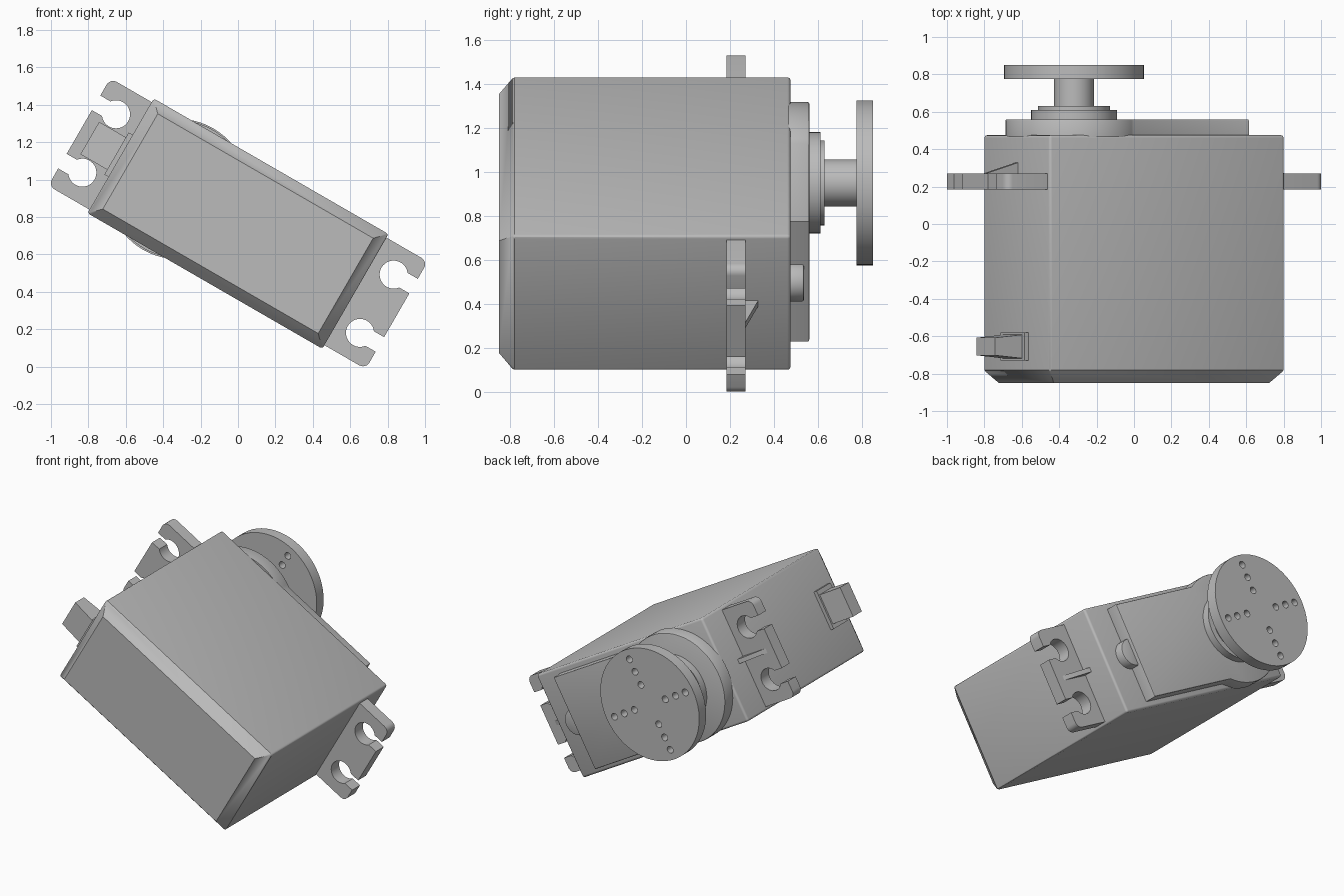
import bpy, bmesh
from math import sin, cos, asin, pi, radians
from mathutils import Matrix

old = bpy.data.objects.get("Cube")
if old:
    bpy.data.objects.remove(old)

grey = bpy.data.materials.new("plain_grey")
grey.use_nodes = True
grey.diffuse_color = (0.5, 0.5, 0.5, 1)
grey.node_tree.nodes["Principled BSDF"].inputs["Base Color"].default_value = grey.diffuse_color

# Working frame: X along the case, Y across it, Z towards the output shaft (world +y)
C, S = cos(radians(30)), sin(radians(30))
FRAME = Matrix(((C, -S, 0, 0), (0, 0, 1, 0), (-S, -C, 0, 0.765), (0, 0, 0, 1)))
parts = []


def arc(cx, cy, r, a0, a1, n):
    return [(cx + r * cos(a0 + (a1 - a0) * i / n), cy + r * sin(a0 + (a1 - a0) * i / n))
            for i in range(n + 1)]


def circle(cx, cy, r, n):
    return arc(cx, cy, r, 0, 2 * pi, n)[:-1]


def rect(w, h):
    return [(-w, -h), (w, -h), (w, h), (-w, h)]


def at(points, z):
    return [(x, y, z) for x, y in points]


def loft(name, loops, bevel=0, pick=None, segments=3):
    """Skin closed loops of equal length and cap both ends."""
    bm = bmesh.new()
    rings = [[bm.verts.new(p) for p in loop] for loop in loops]
    n = len(rings[0])
    bm.faces.new(rings[0])
    bm.faces.new(rings[-1])
    for a, b in zip(rings, rings[1:]):
        for i in range(n):
            j = (i + 1) % n
            bm.faces.new((a[i], a[j], b[j], b[i]))
    bmesh.ops.recalc_face_normals(bm, faces=bm.faces)
    if bevel:
        edges = [e for e in bm.edges if pick(e)]
        bmesh.ops.bevel(bm, geom=edges, offset=bevel, segments=segments,
                        profile=0.5, affect='EDGES')
    mesh = bpy.data.meshes.new(name)
    bm.to_mesh(mesh)
    bm.free()
    mesh.materials.append(grey)
    obj = bpy.data.objects.new(name, mesh)
    bpy.context.collection.objects.link(obj)
    obj.matrix_world = FRAME
    parts.append(obj)
    return obj


def prism(name, points, z0, z1, **kw):
    return loft(name, [at(points, z0), at(points, z1)], **kw)


# Case with a chamfered front and softly rounded long and rear edges
HALF_L, HALF_W, FRONT, REAR = 0.725, 0.354, -0.78, 0.475
loft("case",
     [at(rect(HALF_L - 0.06, HALF_W - 0.06), -0.85),
      at(rect(HALF_L, HALF_W), FRONT), at(rect(HALF_L, HALF_W), REAR)],
     bevel=0.015, pick=lambda e: max(v.co.z for v in e.verts) > REAR - 0.01)

# Raised gear cover: round end joined to a straight plate
AXIS, COVER_R, COVER_W, COVER_END = -0.37, 0.367, 0.315, 0.528
a = asin(COVER_W / COVER_R)
cover = arc(AXIS, 0, COVER_R, a, 2 * pi - a, 56) + [(COVER_END, -COVER_W), (COVER_END, COVER_W)]
prism("gear_cover", cover, REAR - 0.01, 0.56, bevel=0.008, segments=2,
      pick=lambda e: min(v.co.z for v in e.verts) > 0.55)

# Round lug at the end of the cover
prism("cover_lug", circle(COVER_END, 0, 0.09, 32), REAR - 0.01, 0.535, bevel=0.008, segments=2,
      pick=lambda e: min(v.co.z for v in e.verts) > 0.53)

# Stepped collar and output shaft
steps = [(0.23, 0.55), (0.23, 0.61), (0.193, 0.61), (0.193, 0.63), (0.107, 0.63), (0.107, 0.78)]
loft("output_shaft", [at(circle(AXIS, 0, r, 48), z) for r, z in steps])

# Horn disc with a cross of drilled holes
disc = prism("horn_disc", circle(AXIS, 0, 0.375, 64), 0.775, 0.85)
for arm in range(4):
    for d in (0.135, 0.225, 0.31):
        ang = arm * pi / 2
        drill = prism("drill", circle(AXIS + d * cos(ang), d * sin(ang), 0.023, 16), 0.7, 0.9)
        drill.hide_render = True
        parts.remove(drill)
        cut = disc.modifiers.new("hole", 'BOOLEAN')
        cut.operation, cut.solver, cut.object = 'DIFFERENCE', 'EXACT', drill
        with bpy.context.temp_override(object=disc, active_object=disc):
            bpy.ops.object.modifier_apply(modifier=cut.name)
        bpy.data.objects.remove(drill)

# Mounting ears with two open screw slots, and a thin rib on each
TIP, EAR_W, SLOT_X, SLOT_Y, SLOT_R, GAP = 0.98, 0.332, 0.857, 0.18, 0.075, 0.045
g = asin(GAP / SLOT_R)
half = [(0.7, EAR_W)] + arc(TIP - 0.04, EAR_W - 0.04, 0.04, pi / 2, 0, 6)
half += [(TIP, SLOT_Y + GAP)] + arc(SLOT_X, SLOT_Y, SLOT_R, g, 2 * pi - g, 28)
half += [(TIP, SLOT_Y - GAP)]
ear = half + [(x, -y) for x, y in reversed(half)]
rib = [(0.7, 0.25), (0.94, 0.265), (0.725, 0.328), (0.7, 0.328)]
for side, s in (("left", 1), ("right", -1)):
    prism(side + "_ear", [(s * x, y) for x, y in ear], 0.185, 0.27)
    loft(side + "_rib", [[(s * x, y, z) for x, z in rib] for y in (-0.015, 0.015)])

# Cable outlet: flange and tapered block on the right end
OUTLET_Z = -0.655


def end_rect(x, w, h):
    return [(x, y, OUTLET_Z + z) for y, z in rect(w, h)]


loft("cable_flange", [end_rect(-0.7, 0.13, 0.075), end_rect(-0.75, 0.13, 0.075)])
loft("cable_outlet", [end_rect(-0.72, 0.1, 0.066), end_rect(-0.915, 0.1, 0.047)])

# Smooth the curved sides and keep the crisp edges
bpy.ops.object.select_all(action='DESELECT')
for obj in parts:
    obj.select_set(True)
bpy.context.view_layer.objects.active = parts[0]
bpy.ops.object.shade_smooth_by_angle(angle=radians(30))
